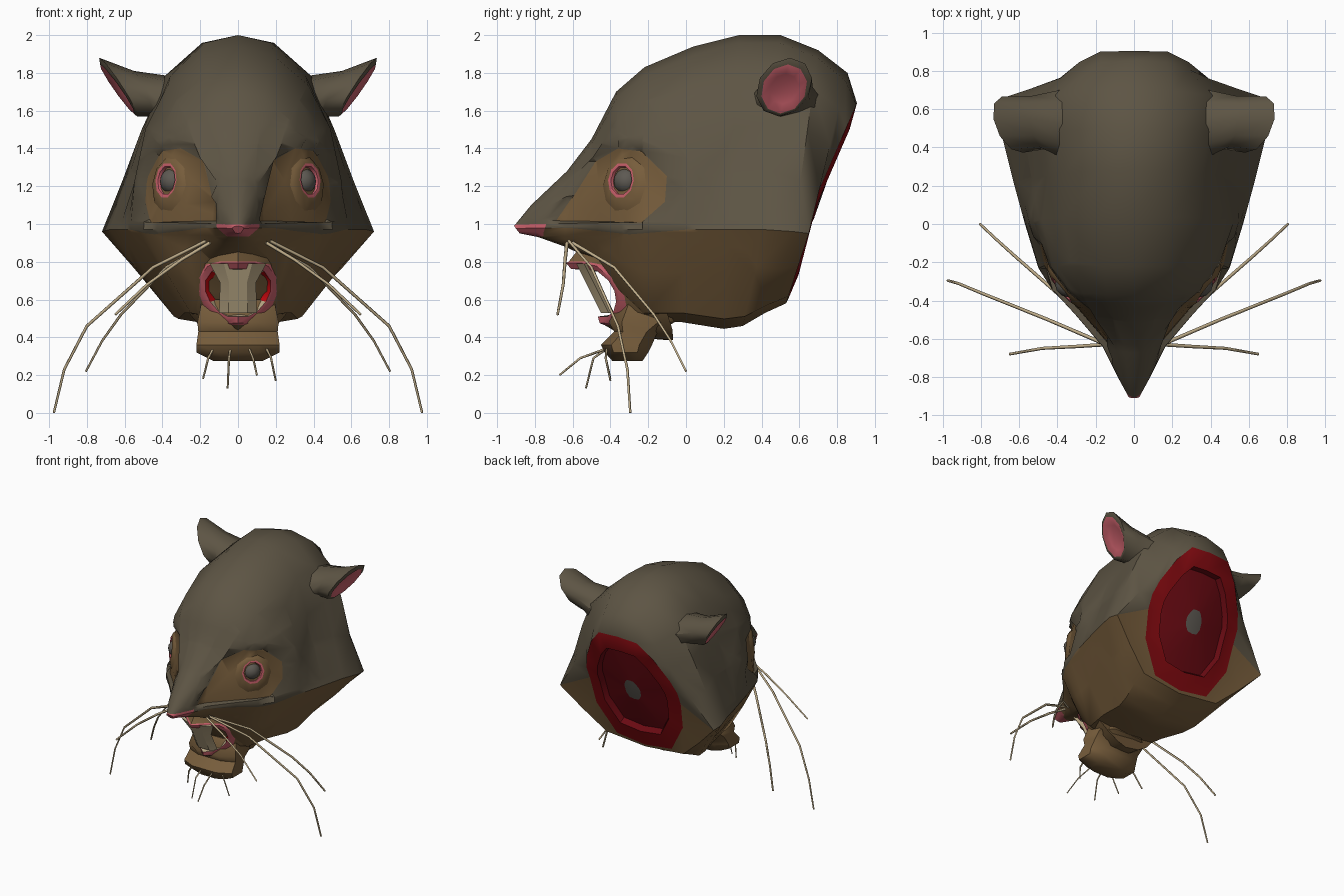
import bpy, bmesh
from math import sin, cos, pi
from mathutils import Vector as V

if "Cube" in bpy.data.objects:
    bpy.data.objects.remove(bpy.data.objects["Cube"])


def material(name, *rgb):
    m = bpy.data.materials.new(name)
    m.use_nodes = True
    m.diffuse_color = (*rgb, 1)
    m.node_tree.nodes["Principled BSDF"].inputs["Base Color"].default_value = (*rgb, 1)
    return m


MATS = [material("dark_fur", .11, .09, .058), material("brown_fur", .185, .11, .045),
        material("pink_skin", .6, .12, .15), material("neck_red", .22, .003, .005),
        material("neck_dark_red", .14, .003, .006), material("mouth_red", .6, .003, .005),
        material("bone_beige", .54, .43, .26), material("eye_grey", .11, .1, .085)]
FUR, BROWN, PINK, NECK, CORE, RED, BEIGE, EYE = range(len(MATS))


def finish(bm, name, angle=35):
    """Turn a bmesh into a shaded object."""
    bmesh.ops.recalc_face_normals(bm, faces=bm.faces)
    mesh = bpy.data.meshes.new(name)
    bm.to_mesh(mesh)
    bm.free()
    for m in MATS:
        mesh.materials.append(m)
    ob = bpy.data.objects.new(name, mesh)
    bpy.context.collection.objects.link(ob)
    bpy.ops.object.select_all(action='DESELECT')
    ob.select_set(True)
    bpy.context.view_layer.objects.active = ob
    bpy.ops.object.shade_smooth_by_angle(angle=angle * pi / 180)


def loft(rings, mats, caps):
    """Skin closed rings; one material per band, coloured end caps."""
    bm = bmesh.new()
    loops = [[bm.verts.new(p) for p in r] for r in rings]
    for a, b, m in zip(loops, loops[1:], mats):
        n = len(a)
        for i in range(n):
            j = (i + 1) % n
            bm.faces.new((a[i], a[j], b[j], b[i])).material_index = m
    for loop, m in zip((loops[0], loops[-1]), caps):
        bm.faces.new(loop).material_index = m
    return bm


def oval(c, u, v, n=10):
    c, u, v = V(c), V(u), V(v)
    return [c + u * cos(2 * pi * i / n) + v * sin(2 * pi * i / n) for i in range(n)]


# Half outlines from crown to cheek to underside: (width share, height share)
JOWL = [(1, 0), (.76, .46), (.5, .9), (0, 1)]
BROW = [(0, 1), (.33, .95), (.65, .79), (.86, .55), (.96, .27)] + JOWL
DOME = [(0, 1), (.28, .96), (.57, .79), (.71, .56), (.85, .28)] + JOWL
REAR = [(0, 1), (.24, .95), (.4, .78), (.54, .55), (.76, .28)] + JOWL
RIM = [(0, 1), (.42, .98), (.68, .75), (.92, .4), (1, .2), (1, 0), (.95, .45), (.6, .93), (0, 1)]

# Head sections: crown (y, z), cheek (x, y, z), underside (y, z), outline
SECTIONS = [
    (-.91, .99, .03, -.9, .975, -.88, .95, BROW),
    (-.82, 1.1, .085, -.8, .98, -.78, .93, BROW),
    (-.63, 1.28, .165, -.64, .98, -.64, .88, BROW),
    (-.5, 1.45, .31, -.47, .98, -.47, .8, BROW),
    (-.37, 1.7, .43, -.34, .97, -.36, .62, BROW),
    (-.22, 1.83, .5, -.23, .97, -.22, .48, BROW),
    (.04, 1.94, .57, 0, .97, -.02, .48, BROW),
    (.28, 2, .63, .22, .97, .2, .445, DOME),
    (.5, 2, .68, .42, .97, .3, .46, DOME),
    (.7, 1.92, .72, .57, .96, .42, .53, DOME),
    (.855, 1.8, .71, .65, .95, .53, .58, REAR),
    (.905, 1.64, .42, .67, 1.1, .54, .6, RIM),
]


def section(yt, zt, xm, ym, zm, yb, zb, outline):
    half = []
    for i, (w, h) in enumerate(outline):
        y0, z0 = (yt, zt) if i < 5 else (yb, zb)
        half.append(V((xm * w, ym + (y0 - ym) * h, zm + (z0 - zm) * h)))
    return half + [V((-p.x, p.y, p.z)) for p in half[-2:0:-1]]


rings = [section(*s) for s in SECTIONS]
mid = V((0, .72, 1.12))
inward = V((0, -.94, .33))
neck = rings[-1]
for scale, depth in ((.74, -.01), (.71, .04), (.17, .01)):
    rings.append([mid + (p - mid) * scale + inward * depth for p in neck])
bm = loft(rings, [FUR] * 11 + [NECK, CORE, CORE], (PINK, EYE))
for f in bm.faces:
    if f.material_index == FUR and f.calc_center_median().z < .97:
        f.material_index = BROWN


def inside(p, poly):
    signs = [(b[0] - a[0]) * (p.z - a[1]) - (b[1] - a[1]) * (p.y - a[0]) > 0
             for a, b in zip(poly, poly[1:] + poly[:1])]
    return all(signs) or not any(signs)


def paint(poly, mat):
    """Cut a convex side-on outline into both cheeks and recolour it."""
    for a, b in zip(poly, poly[1:] + poly[:1]):
        faces = [f for f in bm.faces if f.calc_center_median().y < .3
                 and .8 < f.calc_center_median().z < 1.6]
        geom = set(faces)
        for f in faces:
            geom.update(f.edges, f.verts)
        bmesh.ops.bisect_plane(bm, geom=list(geom), dist=.0005, plane_co=(0, *a),
                               plane_no=(0, a[1] - b[1], b[0] - a[0]))
    picked = [f for f in bm.faces if inside(f.calc_center_median(), poly)]
    for f in picked:
        f.material_index = mat
    return picked


paint([(-.8, 1), (-.3, .945), (.07, .975), (.13, 1.15), (0, 1.35), (-.3, 1.46), (-.5, 1.42)], FUR)
patch = paint([(-.7, 1.02), (-.25, 1.01), (-.12, 1.12), (-.11, 1.26), (-.25, 1.39),
               (-.38, 1.41), (-.5, 1.34)], BROWN)
paint([(-.95, .995), (-.95, .93), (-.76, .935), (-.74, 1)], PINK)
# Sink the eye patches below their dark surround
bm.normal_update()
shift = {v: v.normal * -.03 for f in patch for v in f.verts}
for v, d in shift.items():
    v.co += d
finish(bm, "head", 40)

# Eyes: raised brown lids, pink rims, grey balls
for side, word in ((1, "left"), (-1, "right")):
    n = V((.76 * side, -.62, .1)).normalized()
    right = n.cross(V((0, 0, 1))).normalized()
    up = right.cross(n)
    eye = V((.37 * side, -.335, 1.23))
    lid = [oval(eye + n * d + up * drop, right * r, up * r * 1.08)
           for r, d, drop in ((.2, -.06, -.04), (.13, .0, -.02), (.088, .015, 0), (.072, .012, 0), (.06, -.03, 0))]
    finish(loft(lid, [BROWN, BROWN, PINK, PINK], (BROWN, PINK)), word + "_eyelid", 50)
    bm = bmesh.new()
    bmesh.ops.create_uvsphere(bm, u_segments=12, v_segments=8, radius=.07)
    bmesh.ops.translate(bm, verts=bm.verts, vec=eye - n * .035)
    for f in bm.faces:
        f.material_index = EYE
    finish(bm, word + "_eyeball", 60)

    # Ears: cups opening outward and downward, pink inside
    def m(x, y, z):
        return V((x * side, y, z))
    ear = [oval(m(*c), m(*u), m(*v)) for c, u, v in (
        ((.34, .52, 1.62), (.0, 0, .16), (0, .2, 0)),
        ((.5, .53, 1.69), (.05, .02, .12), (.02, .14, 0)),
        ((.635, .52, 1.725), (.1, .03, .155), (.025, .145, 0)),
        ((.64, .52, 1.715), (.09, .02, .13), (.02, .12, 0)),
        ((.615, .52, 1.715), (.055, .01, .08), (.01, .075, 0)))]
    finish(loft(ear, [FUR, FUR, FUR, PINK], (FUR, PINK)), word + "_ear", 50)


# Mouth: brown muzzle sleeve, pink lips narrowing downward, hollow with red sides
def mouth_ring(w, h, back, bow):
    ring = []
    for p in oval((0, 0, 0), (w, 0, 0), (0, 0, h), 16):
        z = max(-h, min(h * .87, p.z * 1.1))
        x = p.x * (1.15 + .2 * z / h)
        ring.append(V((x, back - .45 - .56 * (z + .165) + bow * abs(x), z + .645)))
    return ring


sleeve = [mouth_ring(.27, .26, .3, .3), mouth_ring(.215, .24, .08, .7), mouth_ring(.185, .18, .01, .95),
          mouth_ring(.175, .17, -.01, .95), mouth_ring(.15, .135, 0, .95), mouth_ring(.11, .11, .2, .1)]
bm = loft(sleeve, [BROWN, BROWN, PINK, PINK, BEIGE], (BROWN, BEIGE))
bm.normal_update()
for f in bm.faces:
    if f.material_index == BEIGE and abs(f.normal.x) > .5 and f.calc_center_median().z > .6:
        f.material_index = RED
finish(bm, "mouth", 45)

# Front teeth: one tapering pale plate sloping down inside the lips
teeth = [[V((x * w, y + d, z)) for x, d in ((-1, .04), (-.5, 0), (.5, 0), (1, .04), (.5, .07), (-.5, .07))]
         for w, y, z in ((.15, -.58, .79), (.095, -.53, .69), (.1, -.45, .53))]
finish(loft(teeth, [BEIGE] * 2, (BEIGE, BEIGE)), "teeth", 20)

# Lower jaw: stacked eight-sided loops with a jutting chin
jaw = []
for z, w, front, back in ((.6, .19, -.34, -.12), (.48, .215, -.41, -.06), (.43, .21, -.38, -.15),
                          (.36, .22, -.45, -.18), (.32, .22, -.43, -.2), (.275, .13, -.39, -.23)):
    c = (front + back) / 2
    h = (back - front) / 2
    jaw.append([V((w * a, c + h * b, z)) for a, b in (
        (1, -.6), (1, .5), (.6, 1), (-.6, 1), (-1, .5), (-1, -.6), (-.5, -1), (.5, -1))])
finish(loft(jaw, [BROWN] * 5, (BROWN, BROWN)), "lower_jaw", 50)


# Whiskers: thin tapering strands
def strands(name, paths, depth):
    cu = bpy.data.curves.new(name, 'CURVE')
    cu.dimensions = '3D'
    cu.bevel_depth = depth
    cu.bevel_resolution = 0
    cu.materials.append(MATS[BEIGE])
    for path in paths:
        s = cu.splines.new('POLY')
        s.points.add(len(path) - 1)
        for i, p in enumerate(path):
            s.points[i].co = (*p, 1)
            s.points[i].radius = 1 - .4 * i / len(path)
    bpy.context.collection.objects.link(bpy.data.objects.new(name, cu))


LONG = [
    [(.15, -.63, .9), (.3, -.64, .81), (.48, -.65, .68), (.65, -.68, .52)],
    [(.17, -.62, .91), (.45, -.5, .77), (.8, -.36, .46), (.92, -.31, .23), (.975, -.295, 0)],
    [(.15, -.6, .9), (.38, -.38, .77), (.62, -.17, .52), (.72, -.08, .38), (.805, 0, .22)],
]
for side, word in ((1, "left"), (-1, "right")):
    strands(word + "_whiskers", [[(x * side, y, z) for x, y, z in p] for p in LONG], .01)
strands("chin_whiskers", [[(x, -.42, .34), ((x + tx) / 2, (ty - .45) / 2, .29), (tx, ty, tz)]
                          for x, tx, ty, tz in ((-.13, -.185, -.4, .18), (-.04, -.055, -.53, .13),
                                                (.06, .1, -.67, .2), (.15, .2, -.4, .17))], .007)
